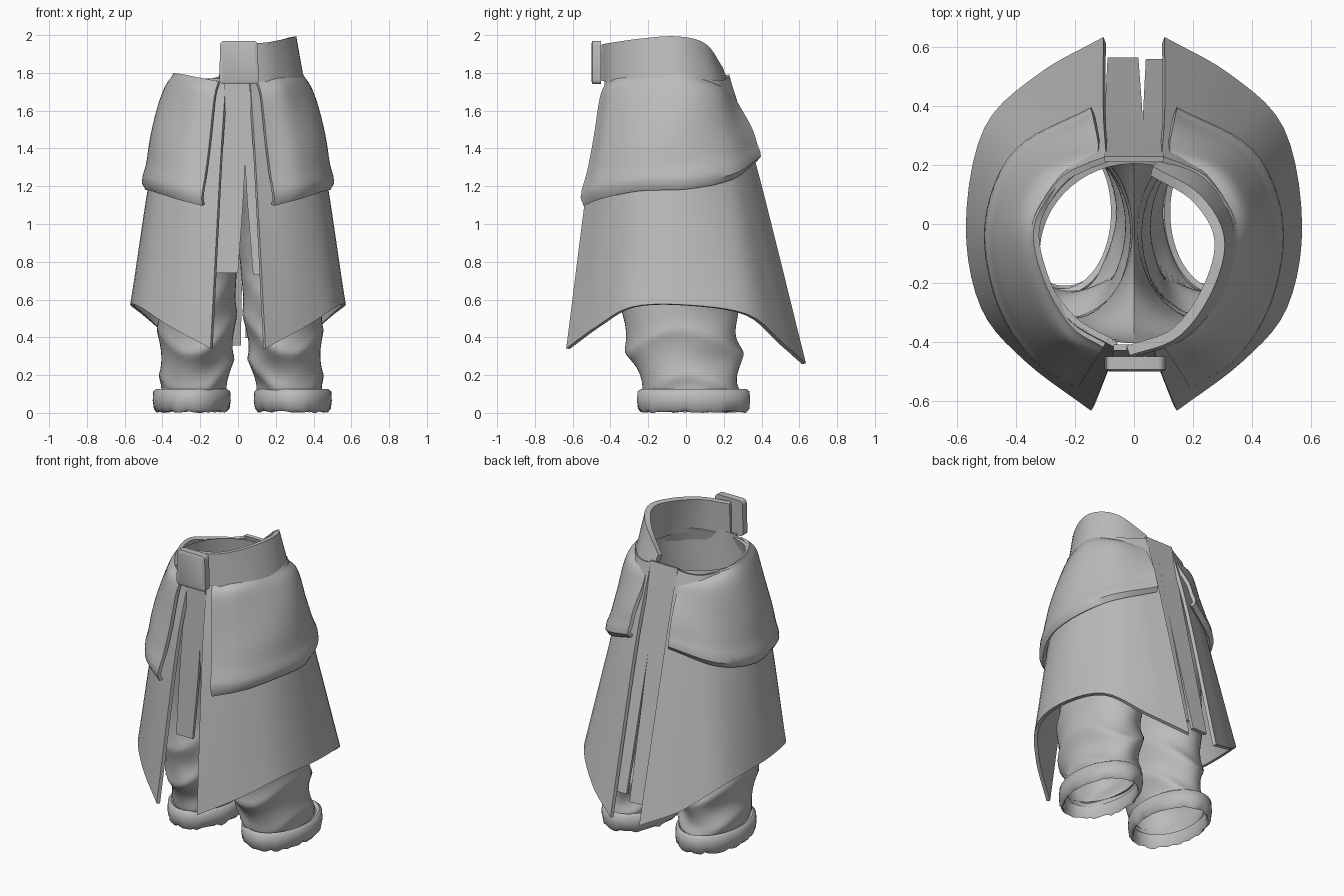
import bpy, bmesh, math, random
from mathutils import Vector

random.seed(4)
if "Cube" in bpy.data.objects:
    bpy.data.objects.remove(bpy.data.objects["Cube"], do_unlink=True)

# Single cloth colour
cloth = bpy.data.materials.new("grey_cloth")
cloth.use_nodes = True
grey = (0.5, 0.5, 0.5, 1)
cloth.diffuse_color = grey
cloth.node_tree.nodes["Principled BSDF"].inputs["Base Color"].default_value = grey


def finish(name, bm, thickness=0, angle=40):
    mesh = bpy.data.meshes.new(name)
    bm.to_mesh(mesh)
    bm.free()
    mesh.materials.append(cloth)
    obj = bpy.data.objects.new(name, mesh)
    bpy.context.collection.objects.link(obj)
    bpy.ops.object.select_all(action='DESELECT')
    obj.select_set(True)
    bpy.context.view_layer.objects.active = obj
    if thickness:
        mod = obj.modifiers.new("thickness", 'SOLIDIFY')
        mod.thickness = thickness
        mod.offset = 0
        bpy.ops.object.modifier_apply(modifier=mod.name)
    bpy.ops.object.shade_smooth_by_angle(angle=math.radians(angle))
    return obj


def spline(points, t):
    """Smooth curve through the points, t from 0 to 1."""
    pts = [Vector(p) for p in points]
    pts = [2 * pts[0] - pts[1]] + pts + [2 * pts[-1] - pts[-2]]
    spans = len(pts) - 3
    i = min(int(t * spans), spans - 1)
    f = t * spans - i
    a, b, c, d = pts[i:i + 4]
    return b + 0.5 * f * ((c - a) + f * ((2 * a - 5 * b + 4 * c - d)
                                         + f * (3 * (b - c) + d - a)))


def skin(name, grid, closed=False, thickness=0, angle=40):
    """Faces between rows; faces lying in the centre plane stay open."""
    bm = bmesh.new()
    rows = [[bm.verts.new(p) for p in row] for row in grid]
    for low, high in zip(rows, rows[1:]):
        n = len(low)
        for j in range(n if closed else n - 1):
            k = (j + 1) % n
            quad = (low[j], low[k], high[k], high[j])
            if any(abs(v.co.x) > 1e-5 for v in quad):
                bm.faces.new(quad)
    bmesh.ops.delete(bm, geom=[v for v in bm.verts if not v.link_faces], context='VERTS')
    bmesh.ops.remove_doubles(bm, verts=bm.verts[:], dist=1e-5)
    return finish(name, bm, thickness, angle)


def sheet(name, rows, across, down, thickness, side=1, crease=None):
    """Cloth sheet lofted through a few guide rows."""
    grid = []
    for i in range(down + 1):
        v = i / down
        line = []
        for j in range(across + 1):
            u = j / across
            p = spline([spline(r, u) for r in rows], v)
            if crease:
                p += Vector((p.x, p.y + 0.05, 0)).normalized() * crease(u, v)
            line.append((p.x * side, p.y, p.z))
        grid.append(line)
    return skin(name, grid, thickness=thickness)


# Long side panels and short overlapping flaps
panel_rows = [
    [(.06, -.41, 1.75), (.21, -.32, 1.77), (.31, -.17, 1.78),
     (.335, 0, 1.78), (.25, .14, 1.76), (.17, .19, 1.76), (.09, .22, 1.78)],
    [(.09, -.5, 1.3), (.28, -.4, 1.3), (.41, -.23, 1.32),
     (.44, 0, 1.33), (.36, .2, 1.31), (.25, .3, 1.29), (.1, .37, 1.28)],
    [(.14, -.625, .34), (.36, -.46, .46), (.51, -.28, .56),
     (.56, 0, .57), (.5, .32, .52), (.32, .5, .37), (.1, .625, .26)],
]
flap_rows = [
    [(.1, -.41, 1.75), (.21, -.34, 1.77), (.3, -.18, 1.79),
     (.33, -.01, 1.79), (.25, .13, 1.75), (.12, .23, 1.7)],
    [(.12, -.44, 1.67), (.25, -.38, 1.69), (.35, -.2, 1.7),
     (.38, 0, 1.7), (.3, .17, 1.68), (.12, .27, 1.64)],
    [(.15, -.49, 1.42), (.3, -.42, 1.42), (.42, -.23, 1.44),
     (.45, 0, 1.45), (.355, .21, 1.46), (.13, .34, 1.5)],
    [(.19, -.55, 1.1), (.34, -.45, 1.14), (.46, -.25, 1.18),
     (.495, .01, 1.19), (.395, .245, 1.24), (.14, .385, 1.34)],
]


def flap_crease(u, v):
    fold = math.sin(9 * u + 6 * v) * math.sin(math.pi * v) * 0.007
    hem = 0.009 * math.exp(-((v - 0.93) / 0.06) ** 2)
    tuck = -0.02 if v > 0.99 else 0
    return fold + hem + tuck


for side, word in ((1, "left"), (-1, "right")):
    sheet("side_panel_" + word, panel_rows, 30, 20, 0.022, side)
    sheet("upper_flap_" + word, flap_rows, 30, 24, 0.022, side, flap_crease)

# Raised waistband around the left half
sheet("waistband", [
    [(-.02, -.43, 1.95), (.14, -.37, 1.96), (.25, -.22, 1.98),
     (.29, -.05, 1.99), (.21, .09, 1.95), (.06, .18, 1.82)],
    [(-.02, -.44, 1.76), (.17, -.37, 1.75), (.3, -.21, 1.74),
     (.335, -.02, 1.73), (.25, .14, 1.71), (.1, .235, 1.67)],
], 28, 6, 0.035)


# Hanging strips in the front and back openings
def strip(name, stations):
    rows = [[(a, y, z), ((a + b) / 2, y, z), (b, y, z)] for a, b, y, z in stations]
    sheet(name, rows, 4, 12, 0.02)


strip("front_strip_right", [(-.07, .04, -.42, 1.76), (-.1, .035, -.44, 1.27), (-.12, 0, -.46, .74)])
strip("front_strip_left", [(.03, .06, -.42, 1.76), (.04, .1, -.44, 1.27), (.08, .14, -.46, .73)])
strip("back_strip_right", [(-.1, .03, .22, 1.79), (-.1, .03, .34, 1.25), (-.09, .015, .555, .36)])
strip("back_strip_left", [(.03, .1, .22, 1.79), (.03, .11, .34, 1.25), (.04, .12, .55, .4)])

# Buckle with rounded corners and a raised centre
bm = bmesh.new()
bmesh.ops.create_cube(bm, size=1)
for v in bm.verts:
    taper = 0.94 if v.co.z > 0 else 1
    v.co = Vector((v.co.x * 0.21 * taper + 0.005, v.co.y * 0.045 - 0.472, v.co.z * 0.23 + 1.855))
corners = [e for e in bm.edges if abs(e.verts[0].co.y - e.verts[1].co.y) > 0.01]
bmesh.ops.bevel(bm, geom=corners, offset=0.022, segments=3, affect='EDGES', profile=0.5)
bm.normal_update()
face = max((f for f in bm.faces if f.normal.y < -0.9), key=lambda f: f.calc_area())
bmesh.ops.inset_region(bm, faces=[face], thickness=0.015, depth=0.006)
finish("buckle", bm)

# Trousers: each half runs from ankle to waist and opens along the middle
SEGMENTS = 56
ANGLES = [2 * math.pi * (k + 0.5) / SEGMENTS for k in range(SEGMENTS)]
# Centre x, centre y and radii at even heights
leg_sizes = [(.235, .04, .175, .25), (.22, -.01, .197, .3), (.22, -.035, .212, .305),
             (.215, -.02, .21, .3), (.18, -.02, .215, .32), (.1, -.05, .28, .33),
             (.03, -.08, .31, .315), (0, -.1, .32, .305)]
cuff_profile = [(-.04, .12), (-.02, .132), (-.003, .12), (0, .07),
                (-.004, .025), (-.02, .006), (-.03, .02), (-.03, .1)]
for side, word in ((1, "left"), (-1, "right")):
    order = ANGLES if side > 0 else ANGLES[::-1]
    stance = 0.045 if side > 0 else 0
    leg = []
    for i in range(85):
        t = i / 84
        z = 0.08 + 1.69 * t
        cx, cy, rx, ry = spline(leg_sizes, t)
        cx += stance * max(0, 1 - z / 0.9)
        amount = 0.14 * max(0, 1 - max(0, z - 0.25) / 0.55) * min(1, t / 0.04)
        row = []
        for a in order:
            # Sagging folds dip at the front and back, crossing softer ones
            phase = 13 * z + 2.2 * math.sin(a) ** 2 + 0.6 * math.cos(a)
            soft = 0.15 * math.sin(24 * z - 3 * a)
            r = 1 + amount * (0.45 - abs(math.sin(phase)) + soft)
            x = cx + rx * r * math.cos(a)
            y = ry * r * math.sin(a)
            if x < 0:
                # Past the middle: slide back to where the ring meets it
                y = math.copysign(ry * math.sqrt(max(0, 1 - (cx / rx) ** 2)), y)
                x = 0
            row.append((side * x, cy + y, z))
        leg.append(row)
    skin("trouser_half_" + word, leg, closed=True, angle=50)

    # Ragged hollow cuff
    ragged = [random.uniform(0, 1) for a in ANGLES]
    cuff = []
    for offset, z in reversed(cuff_profile):
        row = []
        for k, a in enumerate(order):
            low = max(0, 1 - z / 0.06)
            out = offset - 0.01 * low * ragged[k]
            row.append((side * (.245 + stance + (.207 + out) * math.cos(a)),
                        .04 + (.3 + out) * math.sin(a),
                        max(0, z - 0.006 + 0.014 * low * ragged[k])))
        cuff.append(row)
    skin("cuff_" + word, cuff, closed=True, angle=60)
